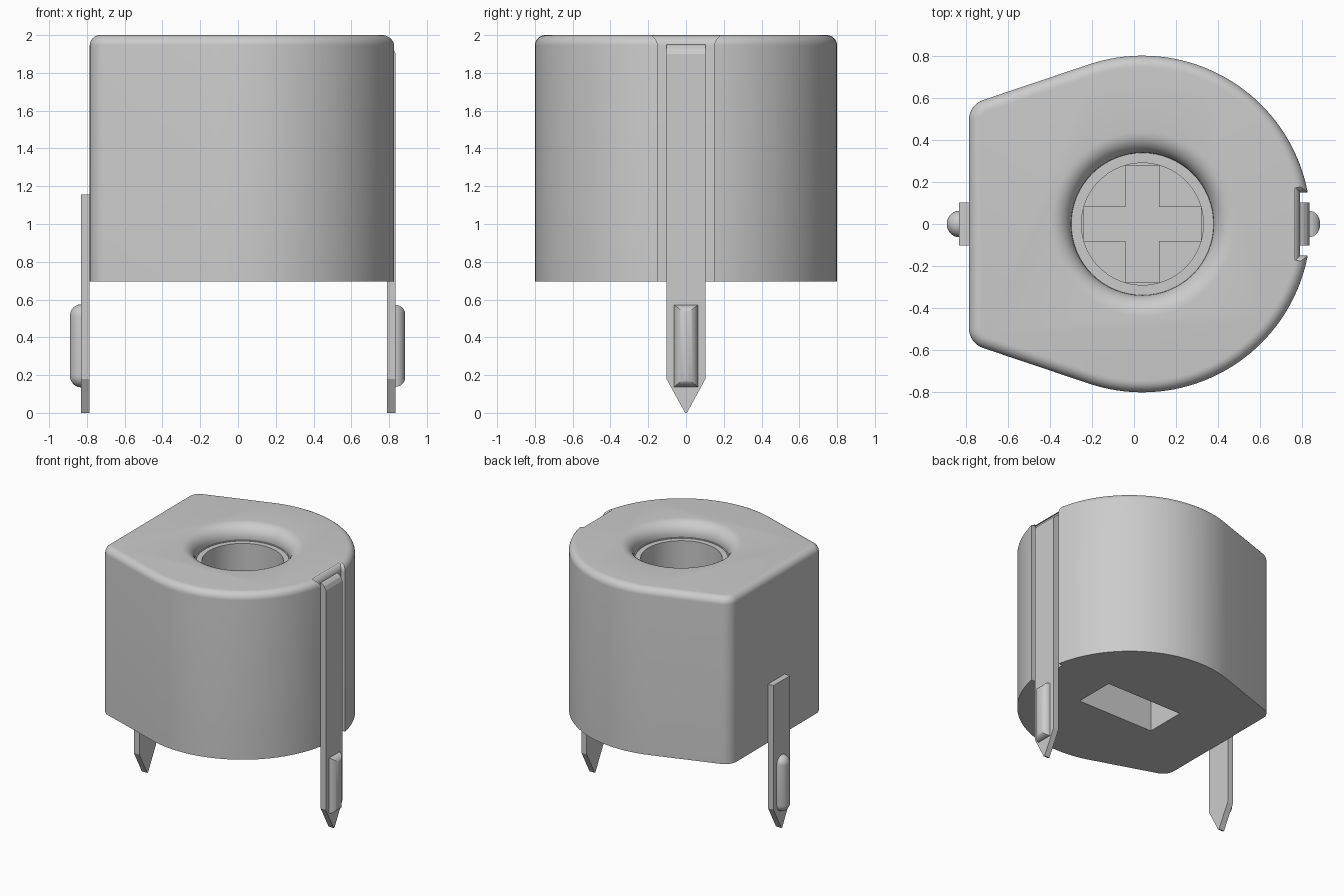
import bpy, bmesh, math
from mathutils import Vector

if "Cube" in bpy.data.objects:
    bpy.data.objects.remove(bpy.data.objects["Cube"], do_unlink=True)

grey = bpy.data.materials.new("light grey")
grey.use_nodes = True
COLOUR = (0.6, 0.6, 0.6, 1)
grey.diffuse_color = COLOUR
grey.node_tree.nodes["Principled BSDF"].inputs["Base Color"].default_value = COLOUR

CX = 0.04            # axis of the round part and the bore
R = 0.8


def loft(name, rings):
    """Closed solid through a list of equal-length point rings."""
    bm = bmesh.new()
    loops = [[bm.verts.new(p) for p in ring] for ring in rings]
    for a, b in zip(loops, loops[1:]):
        for i in range(len(a)):
            j = (i + 1) % len(a)
            bm.faces.new((a[i], a[j], b[j], b[i]))
    bm.faces.new(loops[0][::-1])
    bm.faces.new(loops[-1])
    bmesh.ops.recalc_face_normals(bm, faces=bm.faces)
    me = bpy.data.meshes.new(name)
    bm.to_mesh(me)
    bm.free()
    me.materials.append(grey)
    ob = bpy.data.objects.new(name, me)
    bpy.context.collection.objects.link(ob)
    return ob


def arc(cx, cy, r, a0, a1, n):
    angles = [math.radians(a0 + (a1 - a0) * i / n) for i in range(n + 1)]
    return [(cx + r * math.cos(a), cy + r * math.sin(a)) for a in angles]


def inset(points, d):
    """Mitred inward offset of a counter-clockwise outline."""
    out = []
    for i, p in enumerate(points):
        p = Vector(p)
        d1 = (p - Vector(points[i - 1])).normalized()
        d2 = (Vector(points[(i + 1) % len(points)]) - p).normalized()
        n1, n2 = Vector((-d1.y, d1.x)), Vector((-d2.y, d2.x))
        out.append(p + (n1 + n2) * d / (1 + n1.dot(n2)))
    return out


def at_z(points, z):
    return [(p[0], p[1], z) for p in points]


def at_x(points, x):
    return [(x, p[0], p[1]) for p in points]


def cut(target, cutter):
    cutter.hide_render = True
    mod = target.modifiers.new("cut", 'BOOLEAN')
    mod.operation = 'DIFFERENCE'
    mod.solver = 'EXACT'
    mod.object = cutter
    select(target)
    bpy.ops.object.modifier_apply(modifier=mod.name)
    bpy.data.objects.remove(cutter, do_unlink=True)


def select(ob):
    bpy.ops.object.select_all(action='DESELECT')
    ob.select_set(True)
    bpy.context.view_layer.objects.active = ob


def smooth(ob):
    select(ob)
    bpy.ops.object.shade_smooth_by_angle(angle=math.radians(30))


def box_cutter(x0, x1, y, z0, z1):
    rect = [(x0, -y), (x1, -y), (x1, y), (x0, y)]
    return loft("cutter", [at_z(rect, z0), at_z(rect, z1)])


# Body outline: grooved round front, tapering to a flat end with round corners
TAPER = 108.6
n = Vector((math.cos(math.radians(TAPER)), math.sin(math.radians(TAPER))))
corner_x, corner_r, flat_x = -0.685, 0.1, -0.785
corner_y = (n.x * CX + R - corner_r - n.x * corner_x) / n.y
groove_angle = math.degrees(math.asin(0.15 / R))
half = [(0.79, 0.15)]
half += arc(CX, 0, R, groove_angle, TAPER, 40)
half += arc(corner_x, corner_y, corner_r, TAPER, 180, 8)
outline = half + [(x, -y) for x, y in reversed(half)]

# Body with a filleted top edge
FILLET = 0.055
rings = [at_z(outline, 0.695)]
for i in range(9):
    t = math.pi / 2 * i / 8
    rings.append(at_z(inset(outline, FILLET * (1 - math.cos(t))),
                      2 - FILLET + FILLET * math.sin(t)))
body = loft("body", rings)

# Bore with a rounded mouth, a thin rim and a deep cup
profile = [(0.29, 1.4), (0.29, 1.885), (0.33, 1.885), (0.33, 1.89), (0.338, 1.89)]
for i in range(9):
    t = math.pi / 2 * i / 8
    profile.append((0.438 - 0.1 * math.cos(t), 1.9 + 0.1 * math.sin(t)))
profile.append((0.438, 2.05))
circle = arc(0, 0, 1, 0, 360 - 360 / 64, 63)
cut(body, loft("bore_cutter",
               [[(CX + r * x, r * y, z) for x, y in circle] for r, z in profile]))

# Cross slot in the cup floor and rectangular socket underneath
w, a = 0.08, 0.279
cross = [(w, w), (w, a), (-w, a), (-w, w), (-a, w), (-a, -w),
         (-w, -w), (-w, -a), (w, -a), (w, -w), (a, -w), (a, w)]
cross = [(CX + x, y) for x, y in cross]
cut(body, loft("cross_cutter", [at_z(cross, 1.25), at_z(cross, 1.45)]))
cut(body, box_cutter(CX - 0.33, CX + 0.33, 0.16, 0.6, 1.1))
smooth(body)


# Pointed flat pins
def pin_outline(top):
    return [(-0.005, 0), (0.005, 0), (0.103, 0.18), (0.103, top),
            (-0.103, top), (-0.103, 0.18)]


loft("left_pin", [at_x(pin_outline(1.95), 0.79),
                  at_x(pin_outline(1.945), 0.805),
                  at_x(pin_outline(1.93), 0.822),
                  at_x(pin_outline(1.9), 0.835)])
loft("right_pin", [at_x(pin_outline(1.155), -0.785),
                   at_x(pin_outline(1.155), -0.832)])

# Pressed ridges on the pins: one mitred, one capsule shaped
MID = 0.355
ridge, capsule = [], []
for i in range(9):
    t = math.pi / 2 * i / 8
    c, s = max(math.cos(t), 0.02), math.sin(t)
    y, h = 0.063 * c, 0.217 - 0.05 * (1 - c)
    ridge.append(at_x([(-y, MID - h), (y, MID - h), (y, MID + h), (-y, MID + h)],
                      0.833 + 0.052 * s))
    ends = arc(0, MID + 0.157, 0.063 * c, 0, 180, 12) \
        + arc(0, MID - 0.157, 0.063 * c, 180, 360, 12)
    capsule.append(at_x(ends, -0.83 - 0.06 * s))
smooth(loft("left_pin_ridge", ridge))
smooth(loft("right_pin_ridge", capsule))
